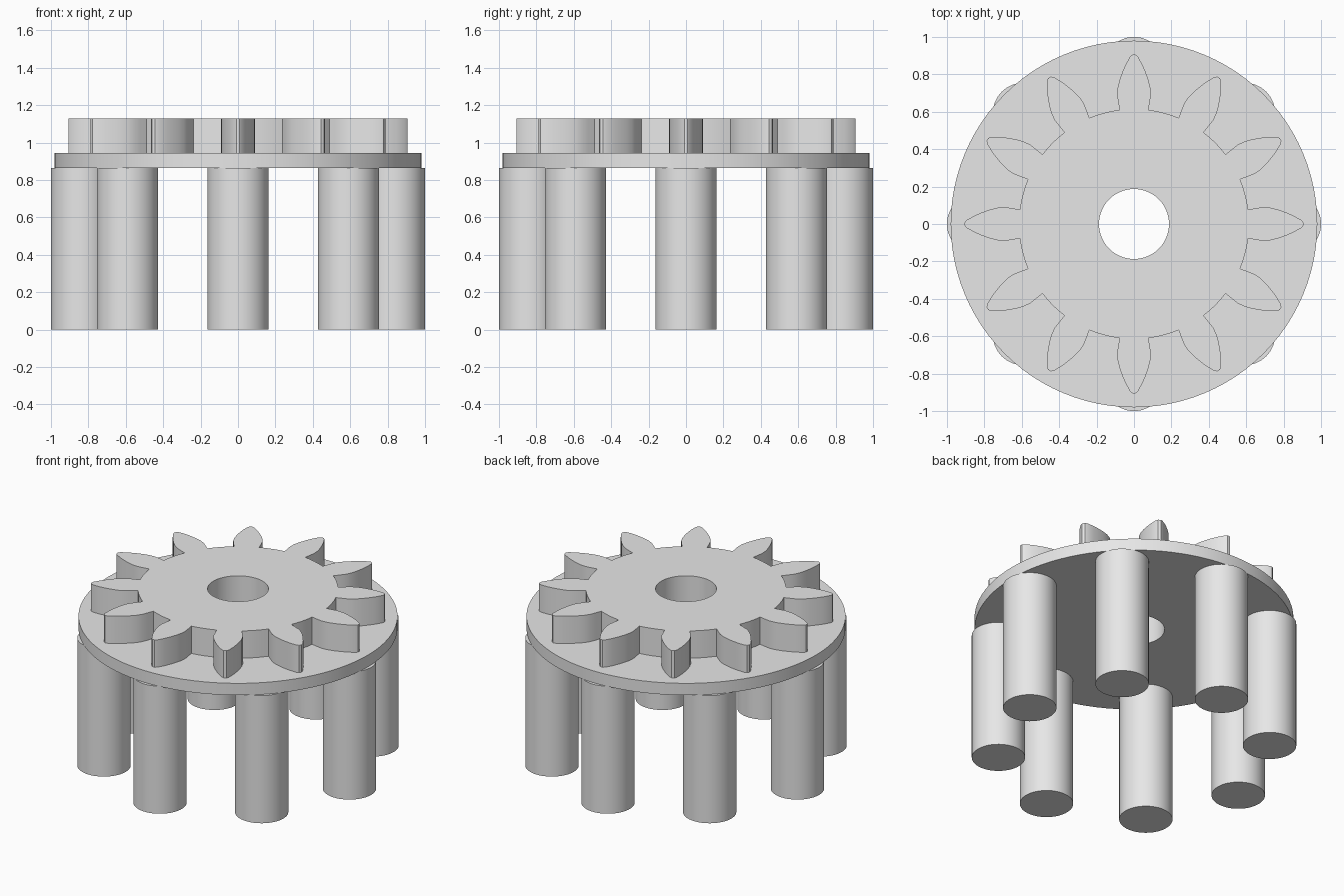
import bpy, bmesh, math
from math import cos, sin, pi, radians, atan2, hypot

cube = bpy.data.objects.get("Cube")
if cube:
    bpy.data.objects.remove(cube, do_unlink=True)

# Single plain grey material
grey = bpy.data.materials.new("light grey")
grey.use_nodes = True
grey.diffuse_color = (0.8, 0.8, 0.8, 1)
grey.node_tree.nodes["Principled BSDF"].inputs["Base Color"].default_value = (0.8, 0.8, 0.8, 1)

BORE, PLATE_R = 0.187, 0.98
PIN_R, PIN_CIRCLE, PIN_COUNT = 0.164, 0.836, 8
PLATE_Z, GEAR_Z, TOP_Z = 0.865, 0.945, 1.13
TEETH, ROOT_R = 12, 0.615


def circle(r, n=96):
    return [(r * cos(2 * pi * i / n), r * sin(2 * pi * i / n)) for i in range(n)]


def prism(name, loops, z0, z1, location=(0, 0)):
    """Extrude an outline, with any further loops as holes, from z0 to z1."""
    bm = bmesh.new()
    for loop in loops:
        vs = [bm.verts.new((x, y, z0)) for x, y in loop]
        for a, b in zip(vs, vs[1:] + vs[:1]):
            bm.edges.new((a, b))
    bmesh.ops.triangle_fill(bm, use_beauty=True, edges=bm.edges[:], normal=(0, 0, 1))
    top = bmesh.ops.extrude_face_region(bm, geom=bm.faces[:], use_keep_orig=True)
    moved = [g for g in top["geom"] if isinstance(g, bmesh.types.BMVert)]
    bmesh.ops.translate(bm, verts=moved, vec=(0, 0, z1 - z0))
    bmesh.ops.recalc_face_normals(bm, faces=bm.faces[:])
    mesh = bpy.data.meshes.new(name)
    bm.to_mesh(mesh)
    bm.free()
    mesh.materials.append(grey)
    obj = bpy.data.objects.new(name, mesh)
    obj.location = (*location, 0)
    bpy.context.collection.objects.link(obj)
    bpy.ops.object.select_all(action="DESELECT")
    obj.select_set(True)
    bpy.context.view_layer.objects.active = obj
    bpy.ops.object.shade_smooth_by_angle(angle=radians(25))
    return obj


# Leaf-shaped tooth: (radius along the axis, half width) from root to tip
flank = [(0.61, 0.077), (0.65, 0.084), (0.69, 0.09), (0.73, 0.087), (0.77, 0.077),
         (0.81, 0.063), (0.85, 0.046), (0.893, 0.022), (0.905, 0.009)]
tooth = [(r, -w) for r, w in flank] + [(r, w) for r, w in reversed(flank)]
outline = []
for i in range(TEETH):
    turn = 2 * pi * i / TEETH
    for x, y in tooth:
        r, a = hypot(x, y), atan2(y, x) + turn
        outline.append((r * cos(a), r * sin(a)))
    for step in (-0.13, 0, 0.13):  # root arc between teeth
        a = turn + pi / TEETH + step * pi / TEETH * 2
        outline.append((ROOT_R * cos(a), ROOT_R * sin(a)))

prism("gear", [outline, circle(BORE)], GEAR_Z, TOP_Z)
prism("base_plate", [circle(PLATE_R), circle(BORE)], PLATE_Z, GEAR_Z)

# Ring of pins under the plate
for i in range(PIN_COUNT):
    a = 2 * pi * i / PIN_COUNT
    prism(f"pin_{i + 1}", [circle(PIN_R, 64)], 0, PLATE_Z,
          (PIN_CIRCLE * cos(a), PIN_CIRCLE * sin(a)))
